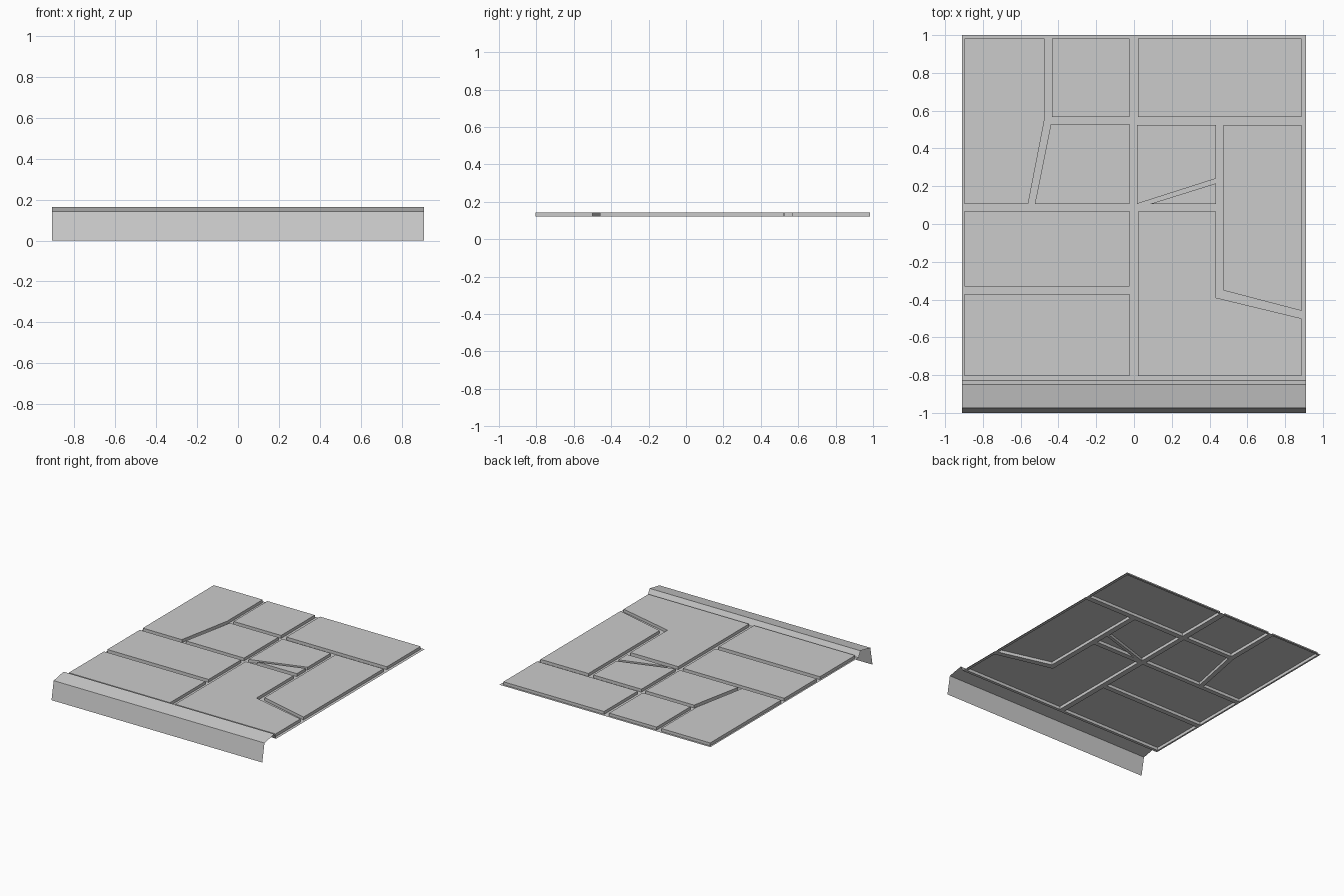
import bpy
import bmesh

cube = bpy.data.objects.get("Cube")
if cube:
    bpy.data.objects.remove(cube, do_unlink=True)

HALF_W, BACK, FRONT = 0.91, 1.0, -0.828   # slab extents
LOW, HIGH = 0.12, 0.143                   # joint floor and paving height

stone = bpy.data.materials.new("grey_stone")
stone.use_nodes = True
stone.diffuse_color = (0.6, 0.6, 0.6, 1)
stone.node_tree.nodes["Principled BSDF"].inputs["Base Color"].default_value = (0.6, 0.6, 0.6, 1)


def finish(bm, name):
    mesh = bpy.data.meshes.new(name)
    # every sheet faces up or towards the front
    for f in bm.faces:
        f.normal_update()
    bm.to_mesh(mesh)
    bm.free()
    mesh.materials.append(stone)
    obj = bpy.data.objects.new(name, mesh)
    bpy.context.collection.objects.link(obj)
    return obj


def rect(x0, x1, y0, y1):
    return [(x0, y0), (x1, y0), (x1, y1), (x0, y1)]


def loop(bm, points, z):
    """Closed ring of vertices and edges at one height."""
    verts = [bm.verts.new((x, y, z)) for x, y in points]
    edges = [bm.edges.new((a, b)) for a, b in zip(verts, verts[1:] + verts[:1])]
    return verts, edges


# Paving stone outlines, all counter-clockwise
L, R, T, B = -0.897, 0.888, 0.983, -0.805
stones = [
    [(L, 0.107), (-0.56, 0.107), (-0.475, 0.545), (-0.475, T), (L, T)],
    rect(-0.435, -0.025, 0.567, T),
    rect(0.02, R, 0.567, T),
    [(-0.525, 0.107), (-0.023, 0.107), (-0.023, 0.53), (-0.44, 0.53)],
    [(0.017, 0.107), (0.433, 0.24), (0.433, 0.525), (0.017, 0.525)],
    [(0.087, 0.107), (0.433, 0.107), (0.433, 0.215)],
    [(0.475, -0.352), (R, -0.46), (R, 0.525), (0.475, 0.525)],
    rect(L, -0.023, 0.07, -0.33)[::-1],
    rect(L, -0.023, -0.37, B)[::-1],
    [(0.02, B), (R, B), (R, -0.5), (0.433, -0.39), (0.433, 0.067), (0.02, 0.067)],
]

# Joint floor: flat sheet with an opening under each stone
bm = bmesh.new()
edges = loop(bm, rect(-HALF_W, HALF_W, FRONT, BACK), LOW)[1]
for outline in stones:
    edges += loop(bm, outline, LOW)[1]
bmesh.ops.triangle_fill(bm, use_beauty=True, use_dissolve=False, edges=edges, normal=(0, 0, 1))
for f in bm.faces:
    f.normal_update()
    if f.normal.z < 0:
        f.normal_flip()
finish(bm, "joint_floor")

# Raised stones: hollow underneath, with side walls
bm = bmesh.new()
for outline in stones:
    low = loop(bm, outline, LOW)[0]
    high = loop(bm, outline, HIGH)[0]
    bm.faces.new(high)
    n = len(outline)
    for i in range(n):
        j = (i + 1) % n
        bm.faces.new((low[i], low[j], high[j], high[i]))
finish(bm, "paving_stones")

# Kerb: folded sheet swept across the front edge
profile = [(-1.0, 0.0), (-0.973, 0.142), (-0.851, 0.165), (FRONT, LOW)]
bm = bmesh.new()
left, right = [[bm.verts.new((x, y, z)) for y, z in profile] for x in (-HALF_W, HALF_W)]
for i in range(len(profile) - 1):
    bm.faces.new((left[i], right[i], right[i + 1], left[i + 1]))
finish(bm, "front_kerb")
